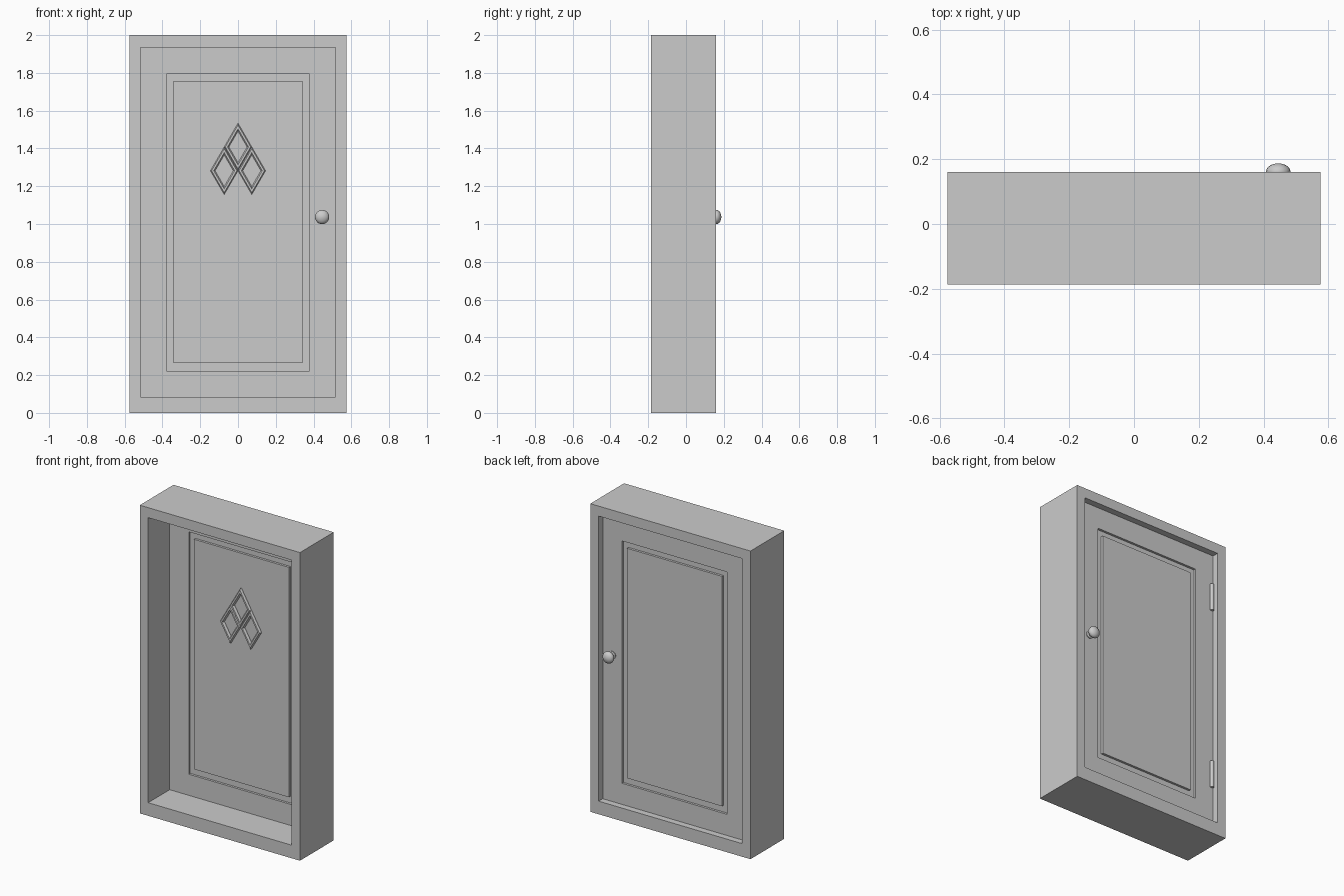
import bpy, bmesh, math

if "Cube" in bpy.data.objects:
    bpy.data.objects.remove(bpy.data.objects["Cube"])


def loft(name, loops, closed=False, smooth=False):
    """Skin a series of equal-length point loops; cap the ends or close into a ring."""
    bm = bmesh.new()
    rows = [[bm.verts.new(p) for p in loop] for loop in loops]
    pairs = list(zip(rows, rows[1:] + rows[:1])) if closed else list(zip(rows, rows[1:]))
    for a, b in pairs:
        for i in range(len(a)):
            j = (i + 1) % len(a)
            bm.faces.new((a[i], a[j], b[j], b[i]))
    if not closed:
        bm.faces.new(rows[0])
        bm.faces.new(rows[-1])
    bmesh.ops.recalc_face_normals(bm, faces=bm.faces)
    mesh = bpy.data.meshes.new(name)
    bm.to_mesh(mesh)
    bm.free()
    obj = bpy.data.objects.new(name, mesh)
    bpy.context.collection.objects.link(obj)
    if smooth:
        bpy.ops.object.select_all(action='DESELECT')
        obj.select_set(True)
        bpy.context.view_layer.objects.active = obj
        bpy.ops.object.shade_smooth_by_angle(angle=math.radians(40))
    return obj


def rect(half, z0, z1, y):
    return [(-half, y, z0), (half, y, z0), (half, y, z1), (-half, y, z1)]


def diamond(cx, cz, s, y):
    w, h = 0.073 * s, 0.126 * s
    return [(cx - w, y, cz), (cx, y, cz - h), (cx + w, y, cz), (cx, y, cz + h)]


def circle(cx, cz, r, y, n=16):
    return [(cx + r * math.cos(2 * math.pi * i / n), y,
             cz + r * math.sin(2 * math.pi * i / n)) for i in range(n)]


FRONT, BACK = 0.035, 0.118      # door faces
GROOVE = 0.015
OPENING = (0.515, 0.085, 1.935)
OUTER, INNER = (0.378, 0.222, 1.795), (0.341, 0.265, 1.757)

# Deep box frame
BOX = (0.575, 0.0, 2.0)
loft("door_frame", [rect(*BOX, -0.186), rect(*BOX, 0.16),
                    rect(*OPENING, 0.16), rect(*OPENING, -0.186)], closed=True)


# Door leaf with a grooved panel on both sides
def panel_side(y, inward):
    g = y + inward * GROOVE
    return [rect(*INNER, y), rect(*INNER, g), rect(*OUTER, g), rect(*OUTER, y),
            rect(*OPENING, y)]


loft("door_leaf", panel_side(FRONT, 1) + panel_side(BACK, -1)[::-1])

# Three raised diamond mouldings on the front
for label, cx, cz in (("top", 0, 1.408), ("left", -0.073, 1.282), ("right", 0.073, 1.282)):
    profile = [(1.0, 0.004), (1.0, -0.008), (0.92, -0.016),
               (0.76, -0.016), (0.66, -0.006), (0.66, 0.004)]
    loft("diamond_moulding_" + label,
         [diamond(cx, cz, s, FRONT + d) for s, d in profile], closed=True)

# Knobs: flange, stem and flattened ball
for label, base, out in (("front", FRONT, -1), ("back", BACK, 1)):
    profile = [(0.024, -0.004), (0.024, 0.006), (0.014, 0.010), (0.014, 0.020)]
    for k in range(2, 10):
        a = math.pi * (k / 10 - 0.5)
        profile.append((0.038 * math.cos(a), 0.043 + 0.026 * math.sin(a)))
    profile.append((0.003, 0.069))
    loft("knob_" + label,
         [circle(0.445, 1.037, r, base + out * d) for r, d in profile], smooth=True)

# Hinge knuckles on the back
for label, z in (("lower", 0.43), ("upper", 1.645)):
    bpy.ops.mesh.primitive_cylinder_add(vertices=12, radius=0.012, depth=0.18,
                                        location=(-0.503, BACK + 0.004, z))
    bpy.context.object.name = "hinge_" + label
    bpy.ops.object.shade_smooth_by_angle(angle=math.radians(40))
